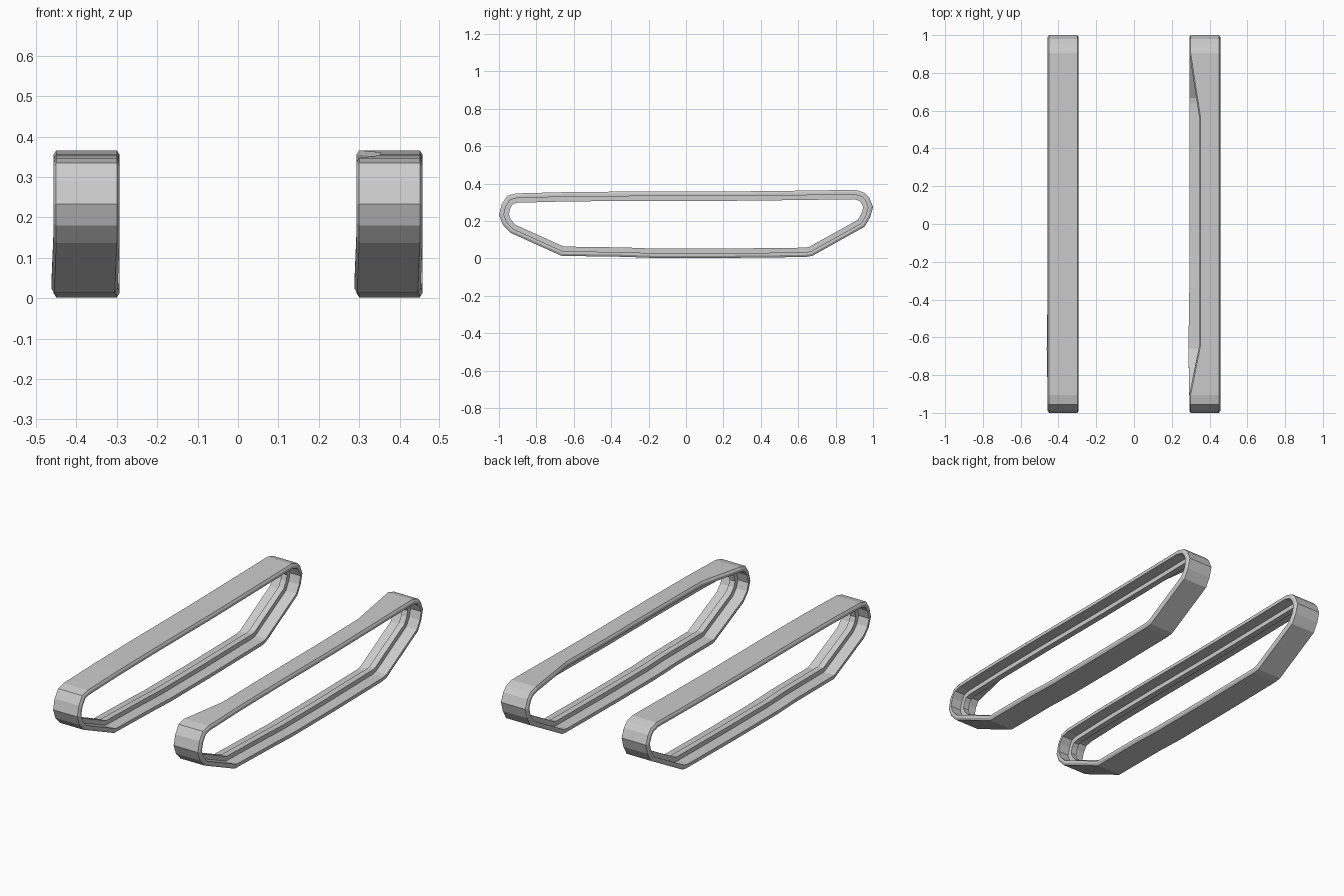
import bpy, bmesh
from mathutils import Vector

if "Cube" in bpy.data.objects:
    bpy.data.objects.remove(bpy.data.objects["Cube"])

# Outer side profile of the track loop: (y, z)
PATH = [(-.64, .354), (-.906, .347), (-.955, .335), (-.985, .29), (-1, .233),
        (-.98, .18), (-.94, .137), (-.665, .013), (-.33, .008), (-.17, .002),
        (.2, .002), (.64, .007), (.675, .013), (.955, .169), (.985, .22),
        (1, .275), (.98, .324), (.955, .351), (.906, .366), (.56, .361),
        (.2, .357), (-.29, .357)]

# Belt cross-section with central guide rib: (x offset, depth inward)
SECTION = [(-.075, 0), (.075, 0), (.082, .011), (.082, .025), (.017, .025),
           (.017, .05), (-.017, .05), (-.017, .025), (-.082, .025), (-.082, .011)]


def mitre(i):
    """Inward mitre vector per unit depth at path point i."""
    p, c, n = (Vector(PATH[(i + k) % len(PATH)]) for k in (-1, 0, 1))
    a, b = (c - p).normalized(), (n - c).normalized()
    na, nb = Vector((-a.y, a.x)), Vector((-b.y, b.x))
    m = (na + nb).normalized()
    return m / m.dot(na)


def track(name, cx, narrowed):
    bm = bmesh.new()
    rings = []
    for i, (y, z) in enumerate(PATH):
        m = mitre(i)
        sag = -.005 if z < .02 and y < -.6 else 0
        top_run = z > .3 and -.65 < y < .6
        ring = []
        for dx, d in SECTION:
            # worn inner edge on the upper run
            cut = .053 if narrowed and top_run and dx < -.05 else 0
            ring.append(bm.verts.new((cx + dx + sag + cut, y + m.x * d, z + m.y * d)))
        rings.append(ring)
    k = len(SECTION)
    for i, r in enumerate(rings):
        s = rings[(i + 1) % len(rings)]
        for j in range(k):
            bm.faces.new((r[j], r[(j + 1) % k], s[(j + 1) % k], s[j]))
    bmesh.ops.recalc_face_normals(bm, faces=bm.faces)
    me = bpy.data.meshes.new(name)
    bm.to_mesh(me)
    bm.free()
    bpy.context.collection.objects.link(bpy.data.objects.new(name, me))


# Left and right track belts
track("left_track", -.375, False)
track("right_track", .375, True)
